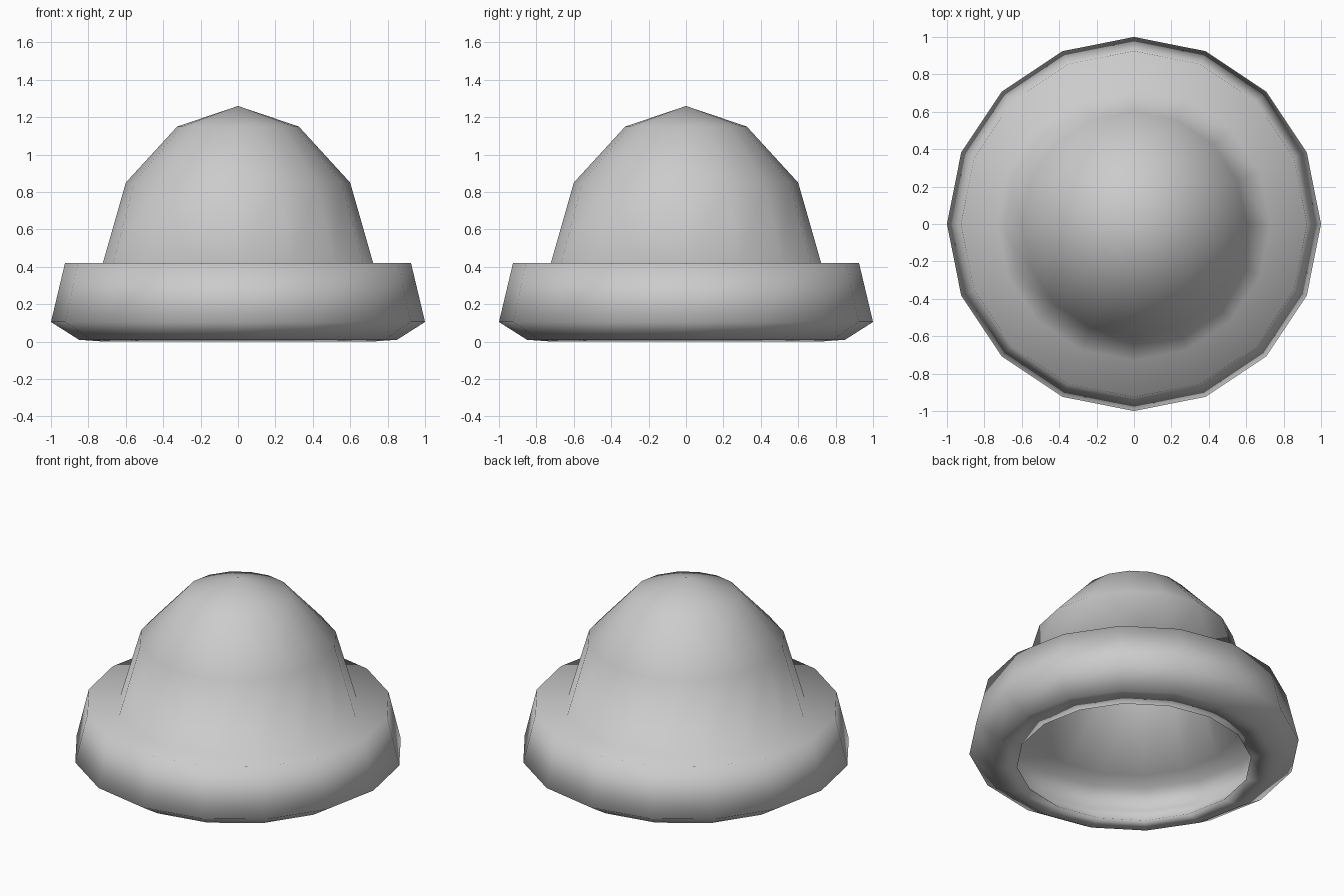
import bpy, bmesh, math

if "Cube" in bpy.data.objects:
    bpy.data.objects.remove(bpy.data.objects["Cube"])

SIDES = 16
# (radius, height) rings: inner lining from top down, across the rim, then the outside up
INNER = [(0.25, 1.03), (0.48, 0.78), (0.65, 0.28), (0.845, 0.305), (0.87, 0.155), (0.71, 0.0)]
OUTER = [(0.85, 0.01), (1.0, 0.105), (0.925, 0.42), (0.73, 0.395), (0.60, 0.85), (0.325, 1.15)]
INNER_TIP, OUTER_TIP = 1.12, 1.26


def lathe(name, profile, start_tip, end_tip):
    bm = bmesh.new()
    rings = [[bm.verts.new((r * math.cos(math.tau * i / SIDES),
                            r * math.sin(math.tau * i / SIDES), z))
              for i in range(SIDES)] for r, z in profile]
    start = bm.verts.new((0, 0, start_tip))
    end = bm.verts.new((0, 0, end_tip))
    for i in range(SIDES):
        j = (i + 1) % SIDES
        bm.faces.new((start, rings[0][j], rings[0][i]))
        for low, high in zip(rings, rings[1:]):
            bm.faces.new((low[i], low[j], high[j], high[i]))
        bm.faces.new((rings[-1][i], rings[-1][j], end))
    bmesh.ops.recalc_face_normals(bm, faces=bm.faces)
    for f in bm.faces:
        f.smooth = True
    mesh = bpy.data.meshes.new(name)
    bm.to_mesh(mesh)
    bm.free()
    obj = bpy.data.objects.new(name, mesh)
    bpy.context.collection.objects.link(obj)
    return obj


# Thick-walled domed hat with a rolled brim, open underneath
lathe("domed_hat", INNER + OUTER, INNER_TIP, OUTER_TIP)
